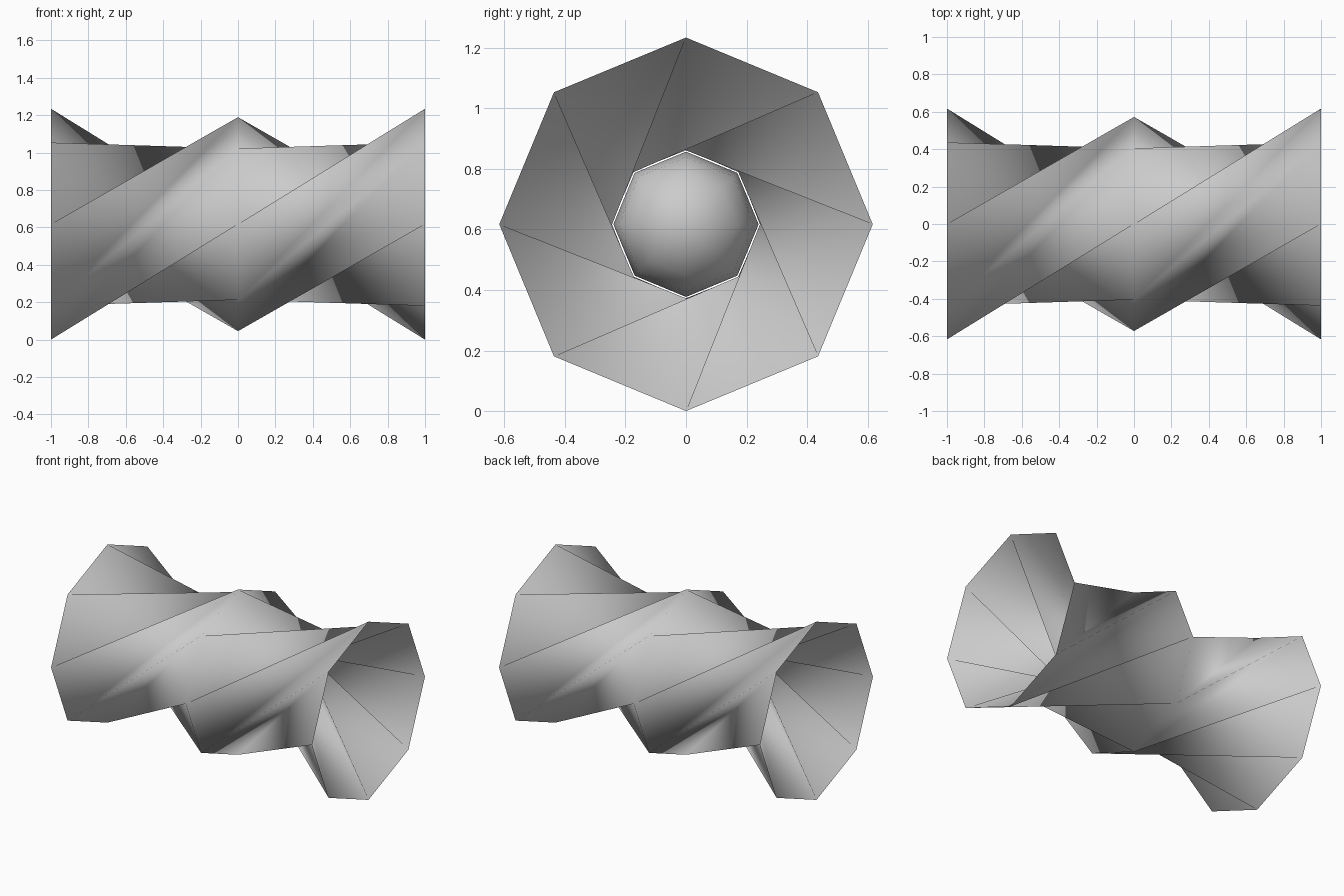
import bpy, bmesh
from math import cos, sin, pi, radians

if "Cube" in bpy.data.objects:
    bpy.data.objects.remove(bpy.data.objects["Cube"])

N = 8
ZC = 0.617
RINGS = [(1.0, 0.617), (0.0, 0.572), (-1.0, 0.617)]   # x position, radius

# Twisted folded tube: octagonal rings joined by mountain and valley folds
bm = bmesh.new()
rings = []
for x, r in RINGS:
    rings.append([bm.verts.new((x, r * cos(2 * pi * i / N), r * sin(2 * pi * i / N)))
                  for i in range(N)])
for a, b in zip(rings, rings[1:]):
    for i in range(N):
        j = (i + 1) % N
        outer, inner = b[(i + 2) % N], b[(i + 3) % N]
        bm.faces.new((a[i], a[j], inner))
        bm.faces.new((a[i], inner, outer))
bmesh.ops.recalc_face_normals(bm, faces=bm.faces[:])
# Open tube: make sure the faces look outwards
bm.normal_update()
if sum(f.normal.dot(f.calc_center_median() * 1.0) for f in bm.faces) < 0:
    bmesh.ops.reverse_faces(bm, faces=bm.faces[:])
for f in bm.faces:
    f.smooth = True
mesh = bpy.data.meshes.new("folded_tube")
bm.to_mesh(mesh)
bm.free()
tube = bpy.data.objects.new("folded_tube", mesh)
tube.location = (0, 0, ZC)
bpy.context.collection.objects.link(tube)

# Low-poly ball that fills the view through the waist
bpy.ops.mesh.primitive_uv_sphere_add(segments=8, ring_count=8, radius=0.24,
                                     location=(0, 0, ZC),
                                     rotation=(0, radians(90), 0))
ball = bpy.context.object
ball.name = "inner_ball"
bpy.ops.object.shade_smooth()
